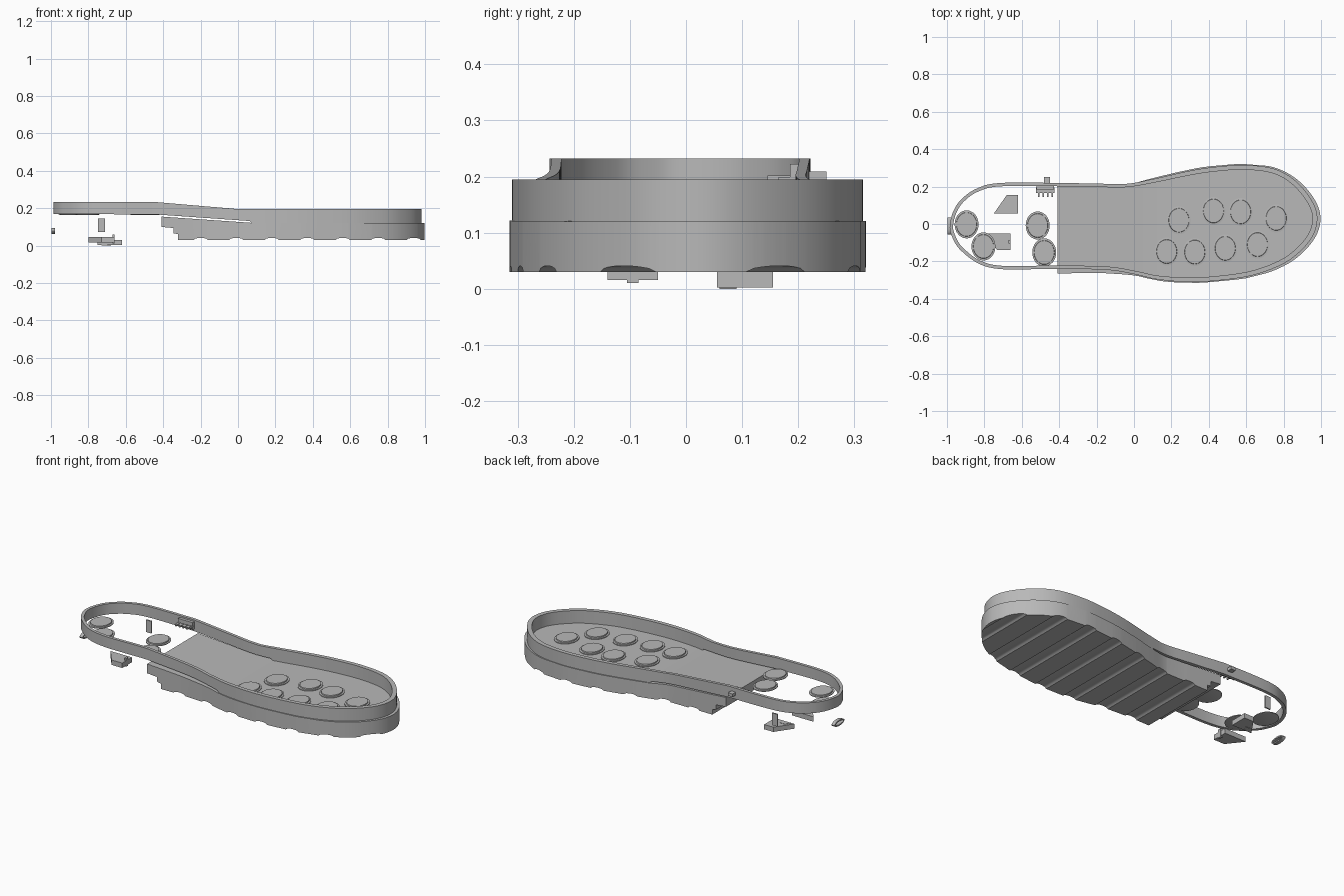
import bpy, bmesh, math
from mathutils import Vector

if "Cube" in bpy.data.objects:
    bpy.data.objects.remove(bpy.data.objects["Cube"])

grey = bpy.data.materials.new("plain grey")
grey.use_nodes = True
grey.diffuse_color = (0.48, 0.48, 0.48, 1)
grey.node_tree.nodes["Principled BSDF"].inputs["Base Color"].default_value = grey.diffuse_color


def finish(name, bm, angle=30):
    bmesh.ops.recalc_face_normals(bm, faces=bm.faces)
    mesh = bpy.data.meshes.new(name)
    bm.to_mesh(mesh)
    bm.free()
    mesh.materials.append(grey)
    obj = bpy.data.objects.new(name, mesh)
    bpy.context.collection.objects.link(obj)
    bpy.ops.object.select_all(action='DESELECT')
    obj.select_set(True)
    bpy.context.view_layer.objects.active = obj
    bpy.ops.object.shade_smooth_by_angle(angle=math.radians(angle))
    return obj


def spline(points, closed, steps=8):
    """Smooth curve through the given points."""
    p = [Vector(q) for q in points]
    p = [p[-1]] + p + p[:2] if closed else [p[0]] + p + [p[-1]]
    out = []
    for a, b, c, d in zip(p, p[1:], p[2:], p[3:]):
        for i in range(steps):
            t = i / steps
            out.append(0.5 * (2*b + (c-a)*t + (2*a-5*b+4*c-d)*t*t + (3*b-a-3*c+d)*t**3))
    return out if closed else out + [p[-1]]


def ramp(points, x):
    """Height read from a straight-line profile."""
    for (x0, z0), (x1, z1) in zip(points, points[1:]):
        if x <= x1:
            return z0 + (z1 - z0) * max(0, x - x0) / (x1 - x0)
    return points[-1][1]


def bridge(bm, rings, closed):
    last = len(rings) if closed else len(rings) - 1
    for i in range(last):
        a, b = rings[i], rings[(i + 1) % len(rings)]
        for j in range(4):
            k = (j + 1) % 4
            bm.faces.new((a[j], a[k], b[k], b[j]))
    if not closed:
        bm.faces.new(rings[0])
        bm.faces.new(rings[-1])


def prism(name, outline, z0, z1):
    bm = bmesh.new()
    face = bm.faces.new([bm.verts.new((x, y, z0)) for x, y in outline])
    up = bmesh.ops.extrude_face_region(bm, geom=[face])
    bmesh.ops.translate(bm, vec=(0, 0, z1 - z0),
                        verts=[v for v in up["geom"] if isinstance(v, bmesh.types.BMVert)])
    return finish(name, bm)


def box(name, x, y, z, sx, sy, sz):
    prism(name, [(x + i*sx/2, y + j*sy/2) for i, j in ((-1, -1), (1, -1), (1, 1), (-1, 1))],
          z - sz/2, z + sz/2)


# Sole: sections along its length, with rounded grooves across the underside
sole_edge = spline([(-.41, .212), (-.2, .212), (-.04, .212), (.1, .245), (.3, .292), (.45, .313),
                    (.6, .32), (.75, .302), (.87, .24), (.96, .14), (.997, .04), (.975, -.06),
                    (.9, -.155), (.8, -.225), (.65, -.28), (.47, -.305), (.3, -.315),
                    (.13, -.303), (0, -.275), (-.18, -.262), (-.41, -.265)], False)
toe = max(p.x for p in sole_edge)
floor = [(-.41, .155), (.07, .122), (1, .12)]
under = [(-.41, .10), (-.345, .094), (-.344, .065), (-.321, .062), (-.32, .03), (1, .03)]
grooves = [-.2 + .19 * i for i in range(7)]


def sole_width(x):
    ys = [a.y + (b.y - a.y) * (x - a.x) / (b.x - a.x)
          for a, b in zip(sole_edge, sole_edge[1:]) if (a.x - x) * (b.x - x) <= 0 and a.x != b.x]
    return min(ys), max(ys)


def sole_bottom(x):
    lift = max(max(0, 1 - ((x - c) / .038) ** 2) for c in grooves)
    return ramp(under, x) + .011 * math.sqrt(lift)


stations = {x for x, z in under[:-1]} | {.07}
stations |= {c + .038 * k / 5 for c in grooves for k in range(-5, 6)}
stations |= {toe - .2 * (k / 14) ** 2 for k in range(15)}
bm = bmesh.new()
rings = []
for x in sorted(s for s in stations if s <= toe):
    x = min(max(x, -.4099), toe - .0002)
    lo, hi = sole_width(x)
    b, t = sole_bottom(x), ramp(floor, x)
    rings.append([bm.verts.new(v) for v in ((x, lo, b), (x, hi, b), (x, hi, t), (x, lo, t))])
bridge(bm, rings, False)
finish("sole", bm)

# Rim: thin wall round the whole foot, raised at the open heel
rim_edge = spline([(-.985, -.01), (-.965, .07), (-.92, .135), (-.84, .19), (-.72, .219), (-.43, .22),
                   (-.2, .216), (-.04, .215), (.1, .24), (.3, .285), (.45, .307), (.6, .315),
                   (.75, .295), (.86, .234), (.945, .135), (.98, .04), (.958, -.06), (.885, -.15),
                   (.79, -.217), (.64, -.273), (.47, -.3), (.3, -.31), (.13, -.297), (0, -.268),
                   (-.15, -.245), (-.43, -.24), (-.7, -.242), (-.83, -.212), (-.93, -.137),
                   (-.972, -.07)], True)
rim_top = [(-1, .232), (-.43, .232), (0, .195), (1, .195)]
rim_bottom = [(-1, .17), (-.43, .166), (.07, .131), (.075, .116), (1, .116)]
bm = bmesh.new()
rings = []
for i, p in enumerate(rim_edge):
    along = (rim_edge[(i + 1) % len(rim_edge)] - rim_edge[i - 1]).normalized()
    q = p + Vector((along.y, -along.x)) * ramp([(-1, .018), (0, .018), (.3, .024), (1, .026)], p.x)
    b, t = ramp(rim_bottom, p.x), ramp(rim_top, p.x)
    rings.append([bm.verts.new(v) for v in ((*p, b), (*q, b), (*q, t), (*p, t))])
bridge(bm, rings, True)
finish("rim", bm)


# Cushion discs: a wide flange with a smaller raised pad
def disc(name, x, y, z):
    bm = bmesh.new()
    sides = 32
    profile = [(.9, -.004), (1, -.002), (1, .002), (.86, .003), (.84, .009)]
    loops = [[bm.verts.new((x + .064 * r * math.cos(a), y + .075 * r * math.sin(a), z + h))
              for a in [math.tau * k / sides for k in range(sides)]] for r, h in profile]
    for a, b in zip(loops, loops[1:]):
        for k in range(sides):
            n = (k + 1) % sides
            bm.faces.new((a[k], a[n], b[n], b[k]))
    bm.faces.new(loops[0])
    bm.faces.new(loops[-1])
    finish(name, bm)


for x, y in ((-.895, -.002), (-.805, -.12), (-.515, -.008), (-.48, -.152)):
    disc("heel_disc", x, y, .168)
for x, y in ((.24, .02), (.425, .07), (.57, .065), (.76, .03),
             (.175, -.147), (.325, -.15), (.488, -.13), (.66, -.11)):
    disc("forefoot_disc", x, y, .124)

# Loose lugs below the heel
prism("left_lug", [(-.75, .055), (-.62, .055), (-.62, .155), (-.68, .155)], .002, .03)
prism("right_lug", [(-.8, -.05), (-.73, -.14), (-.66, -.14), (-.66, -.05)], .016, .045)
box("lug_pin", -.665, -.095, .035, .012, .02, .05)
prism("lug_foot", [(-.73, .06), (-.7, .06), (-.68, .09), (-.71, .09)], 0, .032)

# Heel link: a small flat loop
bm = bmesh.new()
rings = []
for k in range(24):
    a = math.tau * k / 24
    rings.append([bm.verts.new((x, -.01 + (.046 - d) * math.cos(a), .078 + (.017 - d) * math.sin(a)))
                  for x, d in ((-.998, 0), (-.978, 0), (-.978, .008), (-.998, .008))])
bridge(bm, rings, True)
finish("heel_link", bm)

# Side plate and the small connector with its pins
box("side_plate", -.73, .21, .11, .036, .008, .072)
box("connector", -.475, .2, .2, .095, .03, .045)
box("connector_post", -.465, .235, .2, .03, .03, .018)
box("connector_base", -.475, .18, .196, .1, .03, .006)
for i in range(4):
    box("connector_pin", -.51 + .024 * i, .165, .198, .008, .04, .008)
